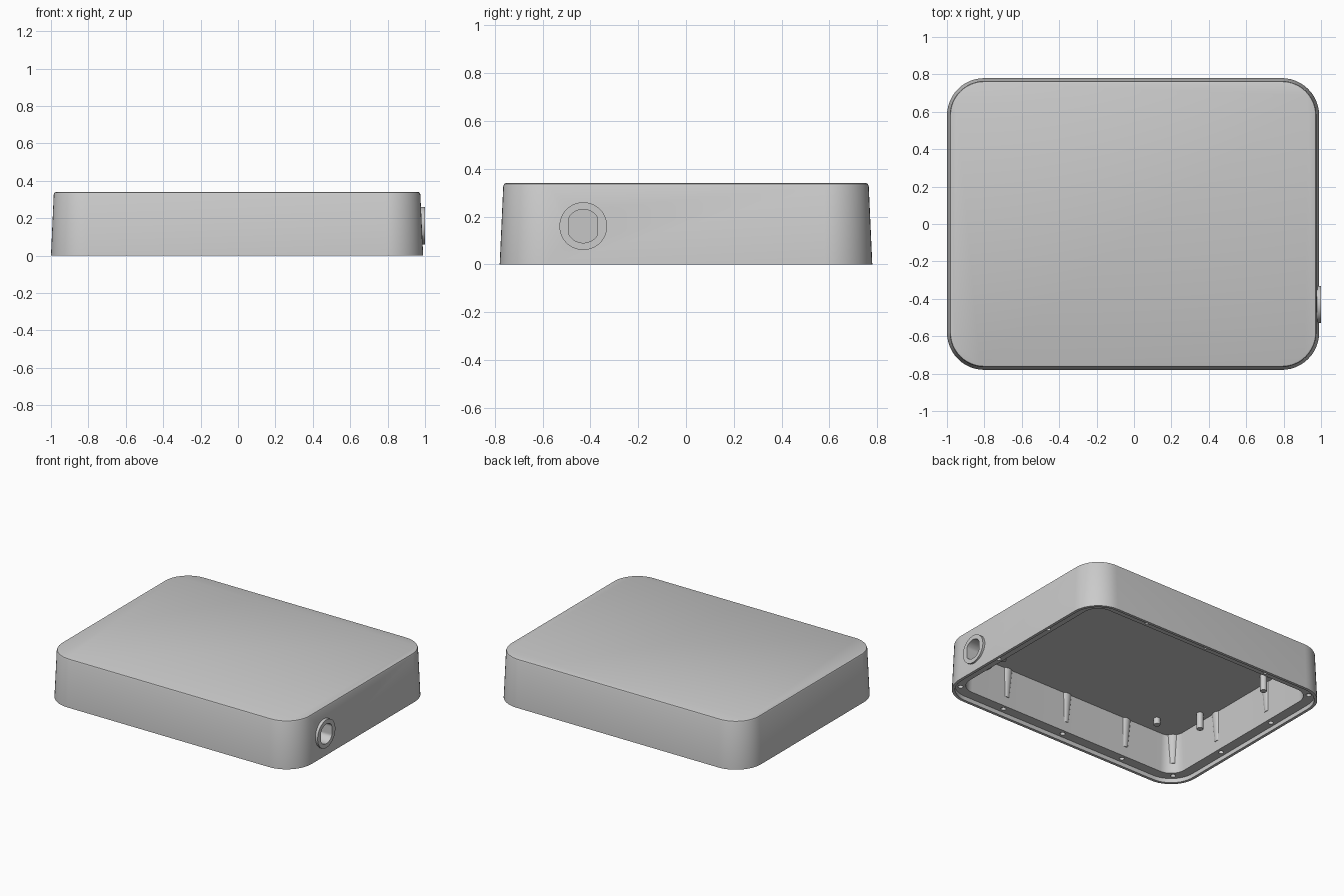
import bpy
import bmesh
import math
from mathutils import Matrix, Vector

cube = bpy.data.objects.get("Cube")
if cube:
    bpy.data.objects.remove(cube, do_unlink=True)

HALF_X, HALF_Y, RADIUS = 0.995, 0.78, 0.2
SHIFT = Vector((-0.005, 0, 0))
PORT = Vector((0, -0.43, 0.16))

grey = bpy.data.materials.new("light_grey")
grey.use_nodes = True
colour = (0.6, 0.6, 0.6, 1)
grey.diffuse_color = colour
grey.node_tree.nodes["Principled BSDF"].inputs["Base Color"].default_value = colour


def make_object(name, bm):
    bmesh.ops.recalc_face_normals(bm, faces=bm.faces)
    mesh = bpy.data.meshes.new(name)
    bm.to_mesh(mesh)
    bm.free()
    obj = bpy.data.objects.new(name, mesh)
    bpy.context.collection.objects.link(obj)
    mesh.materials.append(grey)
    return obj


def smooth(obj):
    bpy.ops.object.select_all(action="DESELECT")
    obj.select_set(True)
    bpy.context.view_layer.objects.active = obj
    bpy.ops.object.shade_smooth_by_angle(angle=math.radians(30))


def ring(bm, inset, z, steps=12):
    """Rounded rectangle, moved inwards by the inset."""
    verts = []
    r = RADIUS - inset
    for k, (sx, sy) in enumerate([(1, 1), (-1, 1), (-1, -1), (1, -1)]):
        for i in range(steps + 1):
            a = (k + i / steps) * math.pi / 2
            verts.append(bm.verts.new(SHIFT + Vector((
                sx * (HALF_X - RADIUS) + r * math.cos(a),
                sy * (HALF_Y - RADIUS) + r * math.sin(a), z))))
    return verts


def cone(bm, x, y, z0, z1, r0, r1, sides=20):
    place = Matrix.Translation(SHIFT + Vector((x, y, (z0 + z1) / 2)))
    bmesh.ops.create_cone(bm, cap_ends=True, segments=sides, radius1=r0,
                          radius2=r1, depth=z1 - z0, matrix=place)


def screw_points(inset):
    """Corner and edge screw positions around the rim."""
    d = (RADIUS - inset) * math.sqrt(0.5)
    for s in (-1, 1):
        for t in (-1, 1):
            yield s * (HALF_X - RADIUS + d), t * (HALF_Y - RADIUS + d)
            yield s * (HALF_X - inset), t * 0.25
        for x in (-0.5, 0, 0.5):
            yield x, s * (HALF_Y - inset)


def port_prism(name, x0, x1, radius, flat):
    """Cylinder along x, with optional flats at the sides."""
    bm = bmesh.new()
    ends = []
    for x in (x0, x1):
        loop = []
        for i in range(48):
            a = (i + 0.5) * math.tau / 48
            y = max(-flat, min(flat, radius * math.cos(a)))
            loop.append(bm.verts.new(PORT + Vector((x, y, radius * math.sin(a)))))
        ends.append(loop)
        bm.faces.new(loop)
    for i in range(48):
        j = (i + 1) % 48
        bm.faces.new((ends[0][i], ends[0][j], ends[1][j], ends[1][i]))
    return make_object(name, bm)


def cut(obj, cutter):
    mod = obj.modifiers.new("cut", "BOOLEAN")
    mod.operation = "DIFFERENCE"
    mod.solver = "EXACT"
    mod.object = cutter
    bpy.context.view_layer.objects.active = obj
    bpy.ops.object.modifier_apply(modifier=mod.name)


# Hollow drafted shell with a stepped rim, open underneath
bm = bmesh.new()
profile = [(0.026, 0.34), (0.019, 0.337), (0.015, 0.328), (0, 0), (0.02, 0),
           (0.02, 0.03), (0.09, 0.03), (0.104, 0.305)]
loops = [ring(bm, inset, z) for inset, z in profile]
for a, b in zip(loops, loops[1:]):
    for i in range(len(a)):
        j = (i + 1) % len(a)
        bm.faces.new((a[i], a[j], b[j], b[i]))
bm.faces.new(loops[0])
bm.faces.new(loops[-1])
shell = make_object("housing_shell", bm)

# Screw holes in the rim
bm = bmesh.new()
for x, y in screw_points(0.055):
    cone(bm, x, y, -0.02, 0.09, 0.017, 0.017)
hole_cutter = make_object("screw_hole_cutter", bm)

# Side port collar and its flat-sided opening
collar = port_prism("port_collar", 0.86, 1.0, 0.1, 1)
port_cutter = port_prism("port_cutter", 0.8, 1.1, 0.07, 0.06)
cut(shell, hole_cutter)
cut(shell, port_cutter)
cut(collar, port_cutter)
for helper in (hole_cutter, port_cutter):
    bpy.data.objects.remove(helper, do_unlink=True)

# Tapered bosses showing through the inner wall
bm = bmesh.new()
for x, y in screw_points(0.07):
    cone(bm, x, y, 0.1, 0.31, 0.029, 0.048)
bosses = make_object("screw_bosses", bm)

# Standoffs hanging from the ceiling
bm = bmesh.new()
for sx in (-1, 1):
    for sy in (-1, 1):
        cone(bm, sx * 0.65, sy * 0.55, 0.26, 0.31, 0.022, 0.022)
        cone(bm, sx * 0.82, sy * 0.32, 0.19, 0.31, 0.022, 0.022)
standoffs = make_object("ceiling_standoffs", bm)

for obj in (shell, collar, bosses, standoffs):
    smooth(obj)
